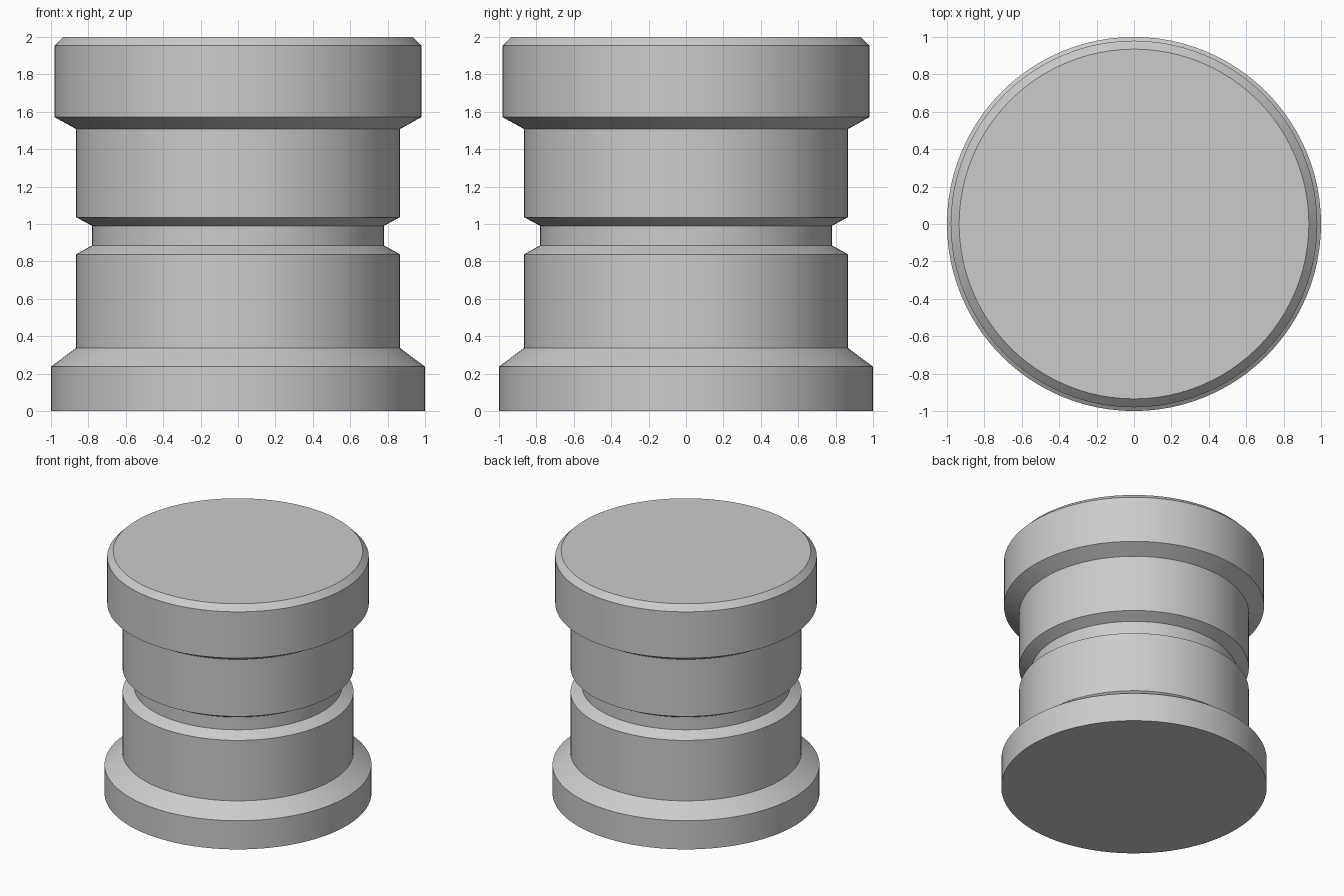
import bpy
import bmesh
import math

cube = bpy.data.objects.get("Cube")
if cube:
    bpy.data.objects.remove(cube, do_unlink=True)

SEGMENTS = 96

# Single grey material
grey = bpy.data.materials.new("plain_grey")
grey.use_nodes = True
colour = (0.6, 0.6, 0.6, 1.0)
grey.diffuse_color = colour
grey.node_tree.nodes["Principled BSDF"].inputs["Base Color"].default_value = colour

# Half profile (radius, height): flared foot, lower drum, groove, upper drum, cap
profile = [
    (0, 0), (1.0, 0), (1.0, 0.237),
    (0.865, 0.338), (0.865, 0.838),
    (0.78, 0.886), (0.78, 0.99),
    (0.865, 1.036), (0.865, 1.507),
    (0.98, 1.571), (0.98, 1.954),
    (0.935, 2.0), (0, 2.0),
]


def lathe(name, points, material):
    """Spin a half profile around z into a closed solid."""
    bm = bmesh.new()
    verts = [bm.verts.new((r, 0, z)) for r, z in points]
    edges = [bm.edges.new(pair) for pair in zip(verts, verts[1:])]
    bmesh.ops.spin(bm, geom=verts + edges, cent=(0, 0, 0), axis=(0, 0, 1),
                   angle=math.tau, steps=SEGMENTS, use_merge=False)
    bmesh.ops.remove_doubles(bm, verts=bm.verts, dist=1e-4)
    # Merge each flat end into one disc
    centres = [v for v in bm.verts if v.co.xy.length < 1e-4]
    bmesh.ops.dissolve_verts(bm, verts=centres)
    bmesh.ops.recalc_face_normals(bm, faces=bm.faces)
    mesh = bpy.data.meshes.new(name)
    bm.to_mesh(mesh)
    bm.free()
    mesh.materials.append(material)
    obj = bpy.data.objects.new(name, mesh)
    bpy.context.collection.objects.link(obj)
    return obj


# Turned body with smooth sides and crisp rims
body = lathe("grooved_knob", profile, grey)
bpy.ops.object.select_all(action="DESELECT")
body.select_set(True)
bpy.context.view_layer.objects.active = body
bpy.ops.object.shade_smooth_by_angle(angle=math.radians(30))
